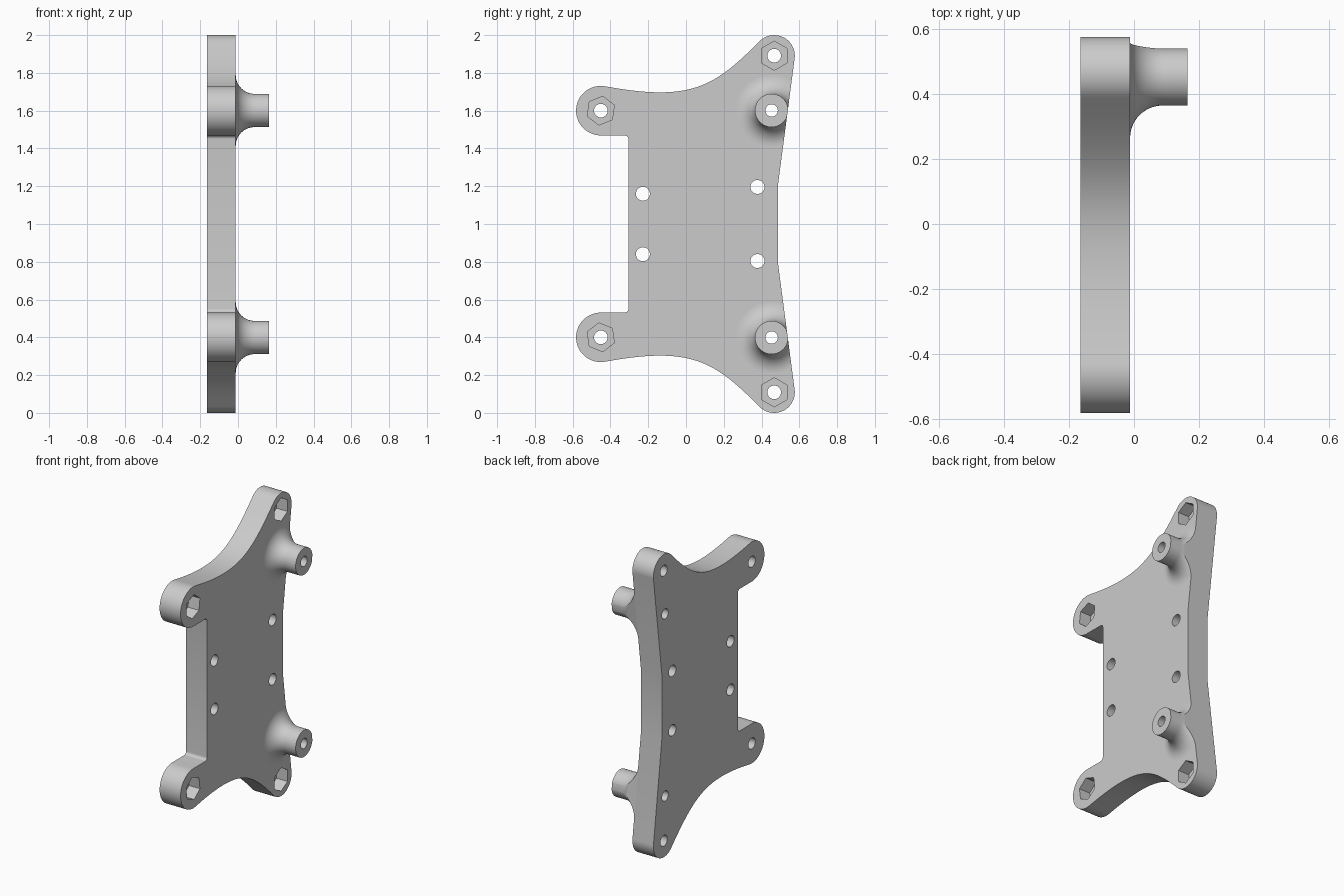
import bpy, bmesh
from math import sin, cos, radians, pi
from mathutils import Vector
from mathutils.geometry import interpolate_bezier

if "Cube" in bpy.data.objects:
    bpy.data.objects.remove(bpy.data.objects["Cube"])

BACK, FACE, TIP = -0.165, -0.012, 0.165   # plate back, plate face, boss end
BOSS_R, FILLET = 0.088, 0.1

grey = bpy.data.materials.new("light grey")
grey.use_nodes = True
grey.diffuse_color = (0.6, 0.6, 0.6, 1)
grey.node_tree.nodes["Principled BSDF"].inputs["Base Color"].default_value = grey.diffuse_color


def make_object(name, bm):
    bmesh.ops.recalc_face_normals(bm, faces=bm.faces)
    mesh = bpy.data.meshes.new(name)
    bm.to_mesh(mesh)
    bm.free()
    mesh.materials.append(grey)
    obj = bpy.data.objects.new(name, mesh)
    bpy.context.collection.objects.link(obj)
    return obj


def prism(name, outline, x0, x1):
    """Extrude a (y, z) outline along x."""
    bm = bmesh.new()
    face = bm.faces.new([bm.verts.new((x0, y, z)) for y, z in outline])
    new = bmesh.ops.extrude_face_region(bm, geom=[face])["geom"]
    verts = [g for g in new if isinstance(g, bmesh.types.BMVert)]
    bmesh.ops.translate(bm, verts=verts, vec=(x1 - x0, 0, 0))
    return make_object(name, bm)


def lathe(name, profile, y, z, sides=64, turn=0):
    """Spin (radius, x) pairs about an axis along x, with capped ends."""
    bm = bmesh.new()
    angles = [radians(turn) + 2 * pi * i / sides for i in range(sides)]
    rings = [[bm.verts.new((x, y + r * sin(a), z + r * cos(a))) for a in angles]
             for r, x in profile]
    for a, b in zip(rings, rings[1:]):
        for i in range(sides):
            j = (i + 1) % sides
            bm.faces.new((a[i], a[j], b[j], b[i]))
    bm.faces.new(rings[0])
    bm.faces.new(rings[-1])
    return make_object(name, bm)


def boolean(obj, cutter, operation="DIFFERENCE"):
    cutter.hide_render = True
    mod = obj.modifiers.new("cut", "BOOLEAN")
    mod.operation, mod.solver, mod.object = operation, "EXACT", cutter
    bpy.context.view_layer.objects.active = obj
    bpy.ops.object.modifier_apply(modifier=mod.name)
    bpy.data.objects.remove(cutter)


def drill(obj, y, z, r, x0=-1, x1=1, sides=40, turn=0):
    boolean(obj, lathe("cutter", [(r, x0), (r, x1)], y, z, sides, turn))


def arc(y, z, r, start, end, steps):
    angles = [radians(start + (end - start) * i / steps) for i in range(steps + 1)]
    return [(y + r * cos(a), z + r * sin(a)) for a in angles]


def bezier(points, steps):
    knots = [Vector((y, z, 0)) for y, z in points]
    return [(p.x, p.y) for p in interpolate_bezier(*knots, steps)]


# Outline of the upper half, mirrored about mid height
tall_lug, short_lug = (0.467, 1.891), (-0.451, 1.6)
half = [(0.488, 1.215)]
half += arc(*tall_lug, 0.109, -7.6, 136, 28)
half += bezier([half[-1], (0.2, 1.777), (0.09, 1.697), (-0.14, 1.697)], 24)[1:]
lug_arc = arc(*short_lug, 0.131, 80, 270, 36)
half += bezier([half[-1], (-0.23, 1.697), (-0.33, 1.711), lug_arc[0]], 10)[1:-1]
half += lug_arc
half += arc(-0.325, 1.449, 0.02, 90, 0, 6)
outline = half + [(y, 2 - z) for y, z in reversed(half)]

# Plate with its holes and hexagonal nut pockets
plate = prism("mounting_plate", outline, BACK, FACE)
boss_y, boss_z = 0.453, 1.601
for sign in (1, -1):
    def level(z):
        return 1 + sign * (z - 1)
    for y, z in [(-0.228, 1.16), (0.378, 1.196)]:
        drill(plate, y, level(z), 0.037)
    drill(plate, boss_y, level(boss_z), 0.033)
    for (y, z), turn in [(tall_lug, 0), (short_lug, 8)]:
        drill(plate, y, level(z), 0.036)
        drill(plate, y, level(z), 0.077, FACE - 0.08, 1, 6, sign * turn)

# Flared bosses, trimmed to the plate outline and bored through
flare = [(BOSS_R + FILLET - r, FACE + FILLET + x)
         for r, x in arc(0, 0, FILLET, 270, 360, 14)]
flare = [(max(r, BOSS_R), x) for r, x in flare]
for name, z in [("upper_boss", boss_z), ("lower_boss", 2 - boss_z)]:
    boss = lathe(name, flare + [(BOSS_R, TIP)], boss_y, z)
    boolean(boss, prism("trim", outline, -1, 1), "INTERSECT")
    drill(boss, boss_y, z, 0.033)

# Smooth round walls, keep edges crisp
for obj in bpy.context.view_layer.objects:
    obj.select_set(obj.type == "MESH")
bpy.context.view_layer.objects.active = plate
bpy.ops.object.shade_smooth_by_angle(angle=radians(25))
